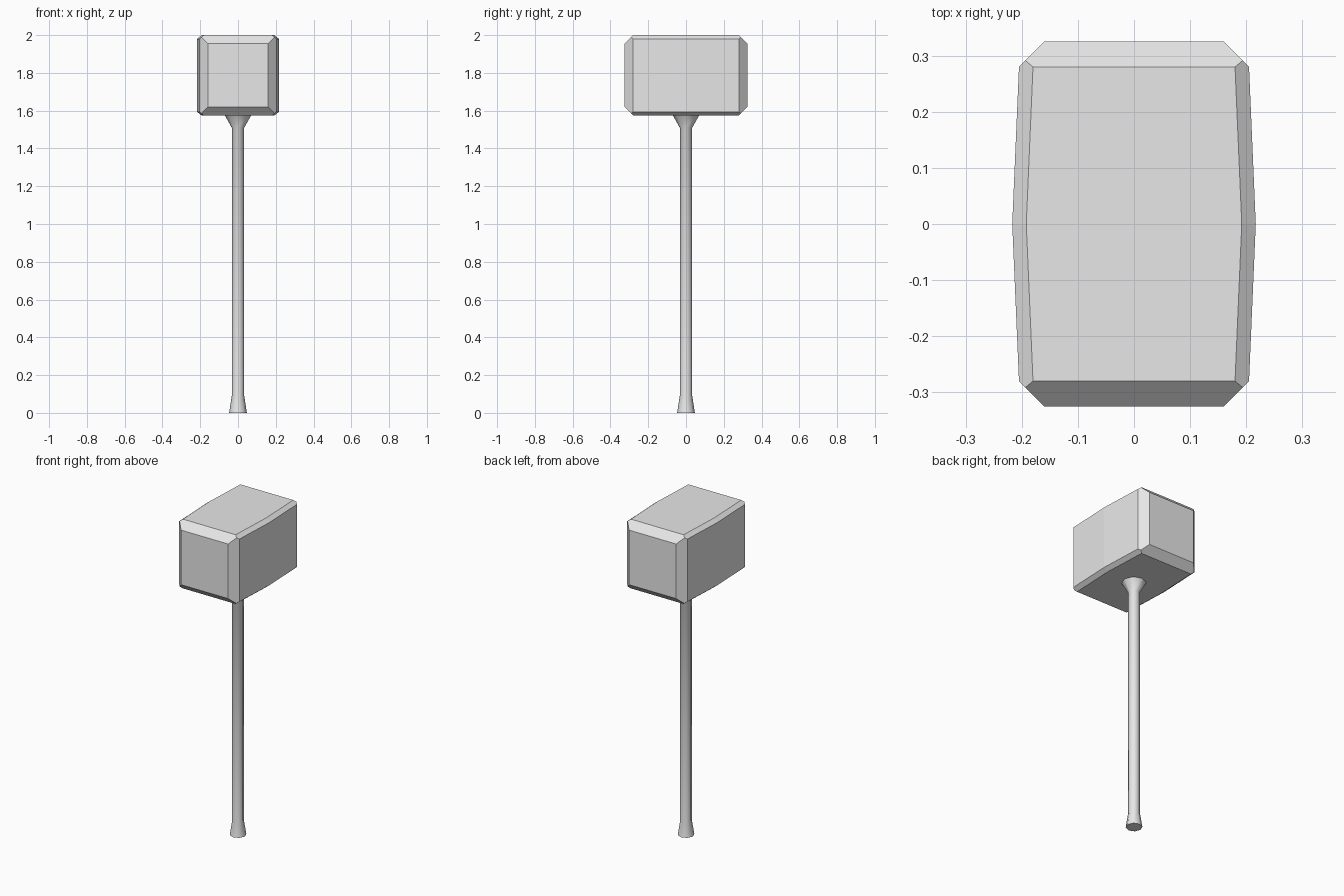
import bpy
import bmesh
import math

cube = bpy.data.objects.get("Cube")
if cube:
    bpy.data.objects.remove(cube, do_unlink=True)

# One plain light grey for everything
grey = bpy.data.materials.new("light_grey")
grey.use_nodes = True
grey.diffuse_color = (0.8, 0.8, 0.8, 1)
grey.node_tree.nodes["Principled BSDF"].inputs["Base Color"].default_value = (0.8, 0.8, 0.8, 1)


def finish(name, bm):
    bmesh.ops.recalc_face_normals(bm, faces=bm.faces)
    mesh = bpy.data.meshes.new(name)
    bm.to_mesh(mesh)
    bm.free()
    mesh.materials.append(grey)
    obj = bpy.data.objects.new(name, mesh)
    bpy.context.collection.objects.link(obj)
    return obj


# Hammer head: one corner and the bulging middle, mirrored on all axes
HEAD_Z = 1.787
corner = [
    (0.18, 0.28, 0.213),       # top panel
    (0.205, 0.28, 0.193),      # side panel
    (0.16, 0.325, 0.168),      # striking face
    (0.1937, 0.2913, 0.2017),  # meeting point of the chamfers
    (0.192, 0, 0.213),         # top panel, middle
    (0.217, 0, 0.193),         # side panel, middle
]
points = {(sx * x, sy * y + 0.0, HEAD_Z + sz * z)
          for x, y, z in corner
          for sx in (-1, 1) for sy in (-1, 1) for sz in (-1, 1)}
bm = bmesh.new()
for p in sorted(points):
    bm.verts.new(p)
bmesh.ops.convex_hull(bm, input=bm.verts)
bmesh.ops.dissolve_limit(bm, angle_limit=math.radians(1.2),
                         verts=bm.verts, edges=bm.edges)
finish("hammer_head", bm)

# Handle: turned profile with a flared foot and a flared collar
SIDES = 8
profile = [(0.047, 0), (0.033, 0.09), (0.033, 1.51), (0.07, 1.575)]
bm = bmesh.new()
rings = []
for r, z in profile:
    angles = [math.tau * i / SIDES for i in range(SIDES)]
    rings.append([bm.verts.new((r * math.cos(a), r * math.sin(a), z)) for a in angles])
for low, high in zip(rings, rings[1:]):
    for i in range(SIDES):
        j = (i + 1) % SIDES
        bm.faces.new((low[i], low[j], high[j], high[i]))
bm.faces.new(rings[0])
bm.faces.new(rings[-1])
handle = finish("handle", bm)

# Smooth round the handle, sharp at its end caps
bpy.ops.object.select_all(action="DESELECT")
handle.select_set(True)
bpy.context.view_layer.objects.active = handle
bpy.ops.object.shade_smooth_by_angle(angle=math.radians(50))
